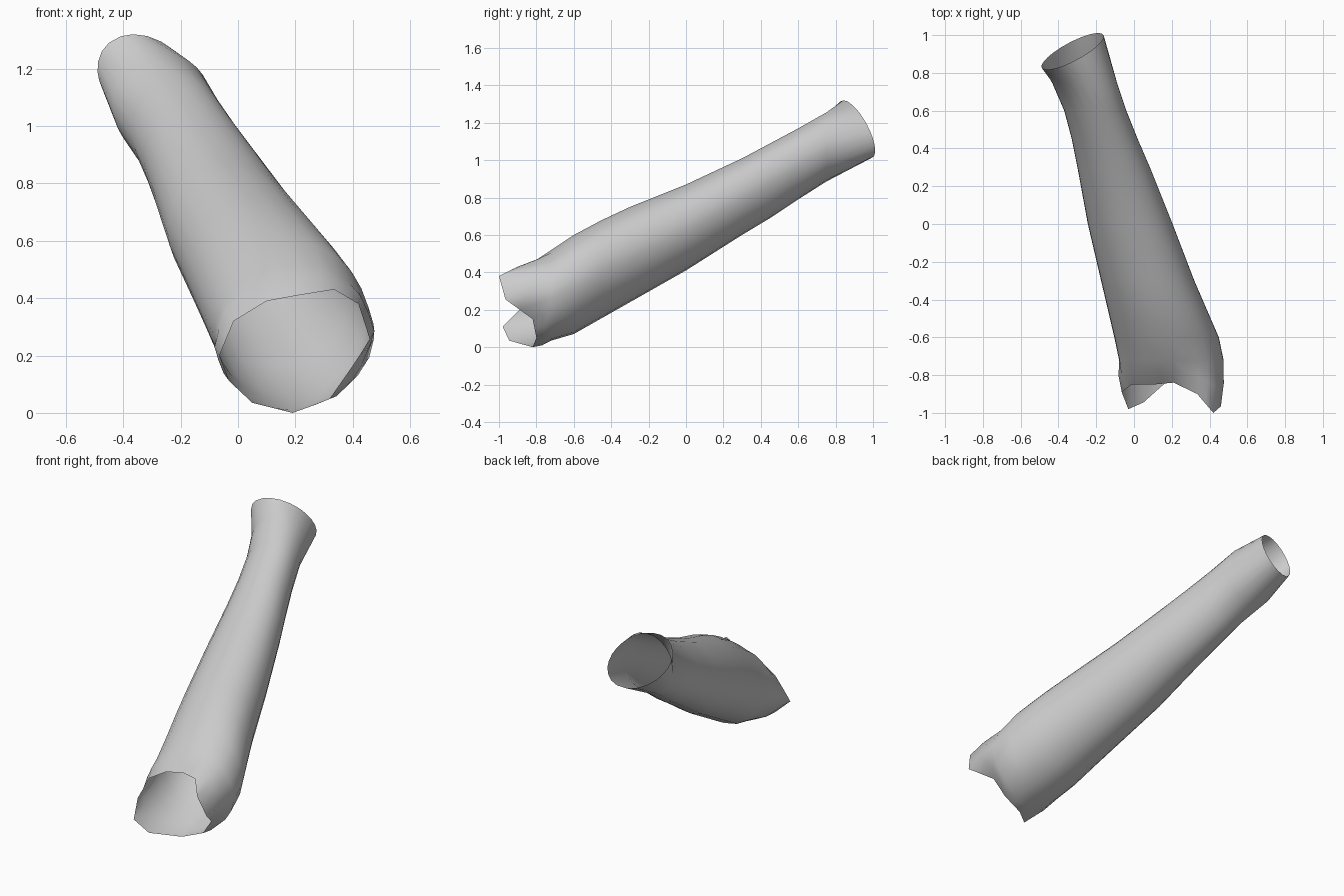
import bpy, bmesh, math
from mathutils import Vector

if "Cube" in bpy.data.objects:
    bpy.data.objects.remove(bpy.data.objects["Cube"])

# Scalloped front opening, counter-clockwise seen from the front
rim_pts = [Vector(p) for p in (
    (.46, -.965, .255), (.42, -1, .38), (.335, -.9, .43), (.21, -.84, .41),
    (.1, -.85, .39), (-.015, -.85, .32), (-.065, -.89, .2), (-.03, -.98, .11),
    (.05, -.945, .035), (.19, -.82, .0), (.32, -.8, .05), (.39, -.82, .15))]
rim = []
for i, p in enumerate(rim_pts):
    rim += [p, (p + rim_pts[(i + 1) % len(rim_pts)]) / 2]
angles = [math.atan2(p.z - .22, p.x - .2) for p in rim]

# Sleeve stations: y, x min, x max, z min, z max
stations = [
    (-.72, -.08, .475, .035, .52), (-.6, -.105, .45, .07, .60),
    (-.45, -.14, .385, .155, .68), (-.3, -.175, .32, .24, .75),
    (0, -.245, .205, .41, .87), (.3, -.30, .085, .60, 1.01),
    (.45, -.33, .02, .69, 1.09), (.6, -.37, -.04, .79, 1.17),
    (.75, -.435, -.09, .885, 1.255)]


def ring(y, x0, x1, z0, z1, skew=0, tilt=(0, 0)):
    """Oval cross-section, optionally skewed and tilted back."""
    pts = []
    for a in angles:
        dx = (x1 - x0) / 2 * math.cos(a)
        dz = (z1 - z0) / 2 * math.sin(a - skew)
        pts.append(Vector(((x0 + x1) / 2 + dx, y + tilt[0] * dx + tilt[1] * dz,
                           (z0 + z1) / 2 + dz)))
    return pts


body = [ring(*s) for s in stations]
# Slightly flared ring behind the front opening
flare = []
for a, b in zip(rim, body[0]):
    m = (a + b) / 2
    c = Vector((.2, m.y, .25))
    flare.append(c + (m - c) * 1.035)
# Slanted back end
cuff = ring(.914, -.49, -.16, 1.01, 1.32, .23, (.41, -.365))
rings = [rim, flare] + body + [cuff]

# Skin the open tube
bm = bmesh.new()
loops = [[bm.verts.new(p) for p in r] for r in rings]
n = len(angles)
for a, b in zip(loops, loops[1:]):
    for i in range(n):
        j = (i + 1) % n
        bm.faces.new((a[i], a[j], b[j], b[i]))
bmesh.ops.recalc_face_normals(bm, faces=bm.faces)
for f in bm.faces:
    f.smooth = True
mesh = bpy.data.meshes.new("sleeve")
bm.to_mesh(mesh)
bm.free()
bpy.context.collection.objects.link(bpy.data.objects.new("sleeve", mesh))
